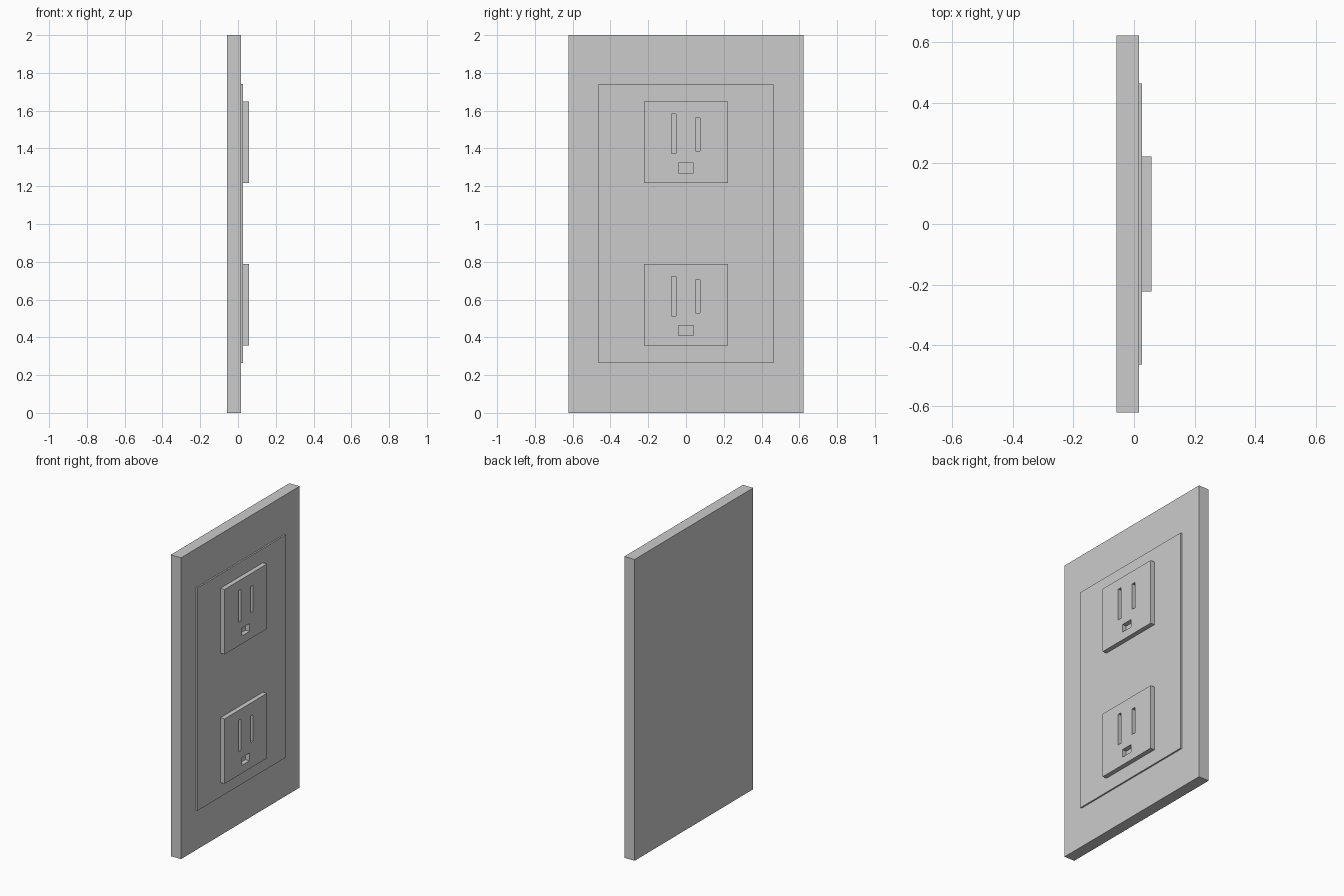
import bpy

if "Cube" in bpy.data.objects:
    bpy.data.objects.remove(bpy.data.objects["Cube"])


def box(name, x, y, z):
    """Box spanning the given (min, max) ranges."""
    bpy.ops.mesh.primitive_cube_add(size=1)
    ob = bpy.context.object
    ob.name = name
    ob.location = [(a + b) / 2 for a, b in (x, y, z)]
    ob.scale = [b - a for a, b in (x, y, z)]
    bpy.ops.object.transform_apply(location=True, rotation=False, scale=True)
    return ob


def cut(target, cutter):
    """Subtract the cutter from the target and remove it."""
    mod = target.modifiers.new("slot", 'BOOLEAN')
    mod.operation = 'DIFFERENCE'
    mod.solver = 'EXACT'
    mod.object = cutter
    bpy.context.view_layer.objects.active = target
    bpy.ops.object.modifier_apply(modifier=mod.name)
    bpy.data.objects.remove(cutter)


BACK, PLATE, PANEL, FACE = -0.058, 0.017, 0.027, 0.057

# Wall plate and its raised inner panel
box("wall_plate", (BACK, PLATE), (-0.622, 0.622), (0, 2))
box("raised_panel", (PLATE, PANEL), (-0.463, 0.463), (0.263, 1.742))

# Slots relative to the socket base: long blade, short blade, ground pin
slots = [((-0.078, -0.052), (0.155, 0.365)),
         ((0.049, 0.075), (0.17, 0.345)),
         ((-0.04, 0.039), (0.053, 0.105))]

# Two sockets, slots cut down to the panel surface
for name, base in (("lower_socket", 0.358), ("upper_socket", 1.217)):
    socket = box(name, (PANEL, FACE), (-0.222, 0.222), (base, base + 0.431))
    for y, z in slots:
        cut(socket, box("slot_cutter", (PANEL - 0.02, FACE + 0.02), y,
                        (base + z[0], base + z[1])))
